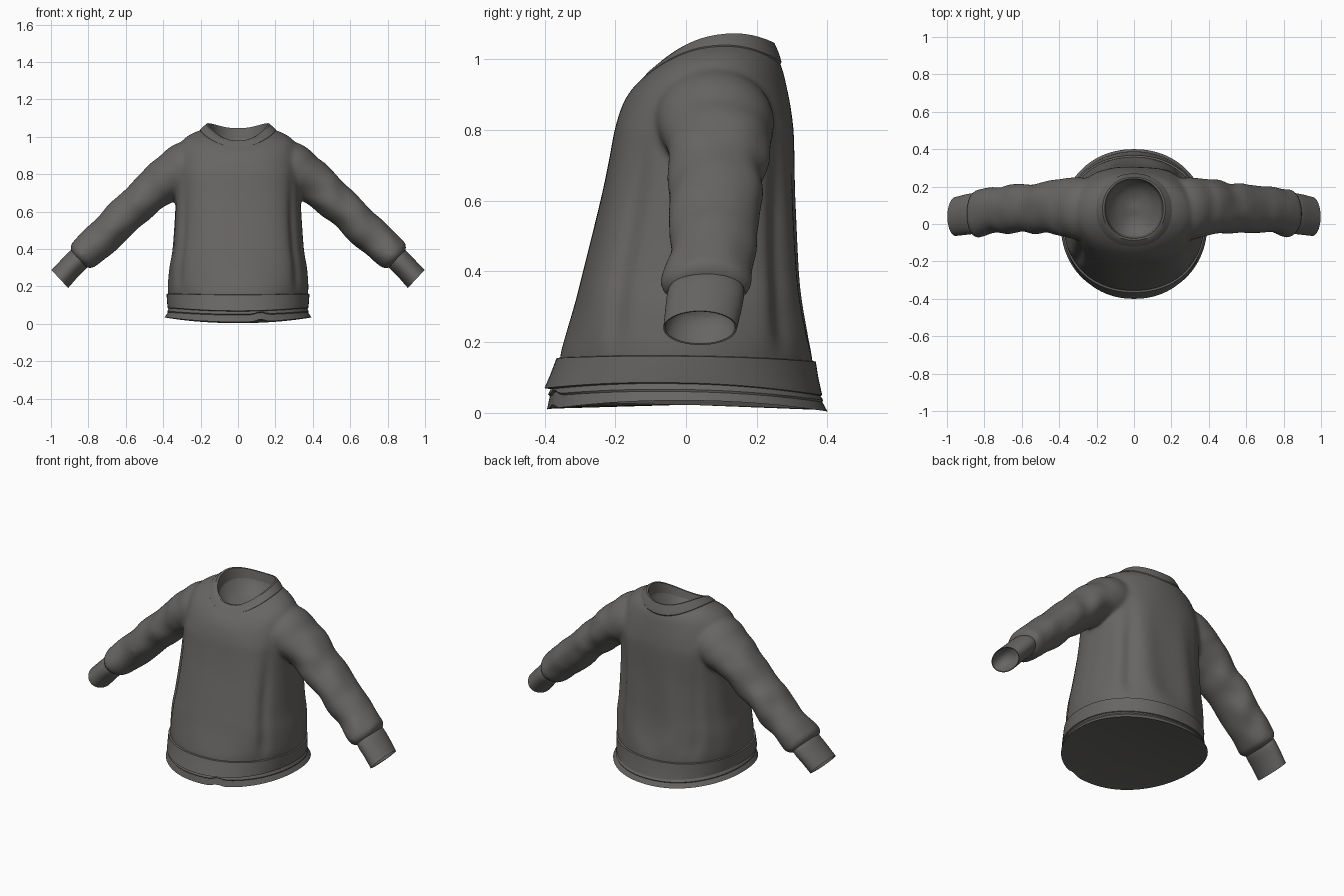
import bpy, bmesh, math
from mathutils import Vector, noise

if "Cube" in bpy.data.objects:
    bpy.data.objects.remove(bpy.data.objects["Cube"])

fabric = bpy.data.materials.new("charcoal fabric")
fabric.diffuse_color = (0.135, 0.131, 0.126, 1)
fabric.use_nodes = True
fabric.node_tree.nodes["Principled BSDF"].inputs["Base Color"].default_value = fabric.diffuse_color
SEG = 96


def resample(rows, steps):
    """Catmull-Rom interpolation of rows of numbers."""
    out = []
    for i in range(len(rows) - 1):
        p0, p1 = rows[max(i - 1, 0)], rows[i]
        p2, p3 = rows[i + 1], rows[min(i + 2, len(rows) - 1)]
        for k in range(steps):
            t = k / steps
            out.append([0.5 * (2 * b + (c - a) * t + (2 * a - 5 * b + 4 * c - d) * t * t
                               + (3 * b - a - 3 * c + d) * t ** 3)
                        for a, b, c, d in zip(p0, p1, p2, p3)])
    return out + [list(rows[-1])]


def ramp(value, start, end):
    return max(0, min(1, (value - start) / (end - start)))


def body_ring(row, folds=False):
    """Level ring: half width, front y, back y, then z at front, side and back."""
    rx, yf, yb, zf, zs, zb = row
    boxy = ramp(zs, 0.15, 0.35) * ramp(zs, 0.97, 0.8)      # squarer around the waist
    n = 2 / (2.12 + 0.5 * boxy)
    pts = []
    for i in range(SEG):
        a = 2 * math.pi * i / SEG
        c, s = math.cos(a), math.sin(a)
        u = math.copysign(abs(c) ** n, c)
        v = math.copysign(abs(s) ** n, s)
        z = zs + (zb - zf) / 2 * s + ((zb + zf) / 2 - zs) * s * s
        k = 1.0
        if folds and rx > 0.3:
            fade = ramp(z, 0.85, 0.55) * ramp(z, 0.15, 0.25)
            side = math.atan2(s, abs(c))
            for seam in (-0.6, 0.85):                      # side panel creases
                k -= 0.045 * fade * math.exp(-((side - seam) / 0.1) ** 2)
            if s > 0:
                k += 0.018 * fade * s * math.sin(11 * a + 2 * z)   # back drape
            else:
                k += 0.008 * fade * math.sin(7 * a + 3 * z)        # front drape
        pts.append(Vector((rx * u * k, (yf + yb) / 2 + (yb - yf) / 2 * v * k, z)))
    return pts


def sleeve_ring(row, side, wrinkle=0.0):
    """Slanted ring: centre x, z, half thickness, half depth, centre y."""
    x, z, r, ry, yc = row
    wrinkle *= ramp(x, 0.3, 0.45)
    pts = []
    for i in range(SEG // 2):
        a = 4 * math.pi * i / SEG
        c, s = math.cos(a), math.sin(a)
        k = 1 + wrinkle * (noise.noise(Vector((x * 14 + side * 5, c * 1.3, s * 1.3)))
                           + 0.3 * math.sin(x * 42 + 2 * c + s + side))
        pts.append(Vector((side * (x + 0.68 * r * c * k), yc + ry * s * k, z + 0.73 * r * c * k)))
    return pts


def loft(bm, rings, cap_start=False, cap_end=False):
    loops = [[bm.verts.new(p) for p in ring] for ring in rings]
    for a, b in zip(loops, loops[1:]):
        n = len(a)
        for i in range(n):
            bm.faces.new((a[i], a[(i + 1) % n], b[(i + 1) % n], b[i]))
    for use, loop in ((cap_start, loops[0]), (cap_end, loops[-1])):
        if use:
            mid = bm.verts.new(sum((v.co for v in loop), Vector()) / len(loop))
            for i in range(len(loop)):
                bm.faces.new((loop[i], loop[(i + 1) % len(loop)], mid))


def finish(name, bm, angle=35):
    bmesh.ops.recalc_face_normals(bm, faces=bm.faces[:])
    mesh = bpy.data.meshes.new(name)
    bm.to_mesh(mesh)
    bm.free()
    ob = bpy.data.objects.new(name, mesh)
    bpy.context.collection.objects.link(ob)
    mesh.materials.append(fabric)
    bpy.ops.object.select_all(action='DESELECT')
    ob.select_set(True)
    bpy.context.view_layer.objects.active = ob
    bpy.ops.object.shade_smooth_by_angle(angle=math.radians(angle))
    return ob


# Torso, ending in a hollow bowl inside the neck
torso = [
    (.372, -.36, .36, .11, .11, .11),
    (.374, -.356, .358, .16, .16, .15),
    (.376, -.345, .35, .2, .2, .2),
    (.367, -.315, .33, .3, .3, .3),
    (.35, -.29, .318, .4, .4, .4),
    (.336, -.242, .308, .6, .6, .6),
    (.333, -.217, .306, .72, .72, .72),
    (.33, -.202, .304, .8, .8, .8),
    (.322, -.18, .295, .87, .9, .87),
    (.305, -.157, .284, .91, .97, .925),
    (.256, -.135, .274, .935, 1.012, .968),
    (.195, -.112, .262, .955, 1.037, .998),
    (.164, -.088, .248, .965, 1.043, 1.025),
    (.145, -.065, .23, .935, 1.0, .985),
    (.1, -.025, .19, .905, .945, .94),
    (.04, .035, .13, .895, .91, .91),
]
# Sleeve from inside the shoulder to the gather at the wrist
sleeve = [
    (.18, .89, .11, .1, .08), (.22, .866, .14, .15, .08),
    (.27, .834, .147, .168, .08), (.33, .797, .133, .163, .085),
    (.405, .757, .117, .15, .09), (.515, .66, .104, .135, .085),
    (.6, .585, .101, .13, .083), (.675, .508, .1, .127, .08),
    (.75, .44, .097, .122, .072), (.81, .385, .092, .13, .06),
    (.838, .36, .086, .128, .058), (.855, .343, .058, .1, .055),
]
bm = bmesh.new()
loft(bm, [body_ring(r, True) for r in resample(torso, 5)], True, True)
for side in (-1, 1):
    loft(bm, [sleeve_ring(r, side, 0.075) for r in resample(sleeve, 6)], True, True)
body = finish("torso_and_sleeves", bm)
remesh = body.modifiers.new("fuse", 'REMESH')
remesh.mode = 'VOXEL'
remesh.voxel_size = 0.009
remesh.use_smooth_shade = True
smooth = body.modifiers.new("soften", 'SMOOTH')
smooth.factor = 0.5
smooth.iterations = 22

# Ribbed collar
collar = [
    (.199, -.118, .264, .936, 1.022, .98), (.202, -.122, .27, .946, 1.038, .992),
    (.187, -.107, .263, .964, 1.053, 1.016), (.168, -.087, .25, .98, 1.068, 1.046),
    (.156, -.077, .242, .98, 1.066, 1.046), (.145, -.066, .233, .935, 1.0, .99),
]
bm = bmesh.new()
loft(bm, [body_ring(r) for r in collar])
finish("collar", bm)

# Hem: wide band, narrower underlayer and closed underside
hem = [
    (.368, -.35, .35, .157, .163, .148), (.382, -.366, .367, .155, .16, .145),
    (.38, -.383, .374, .11, .122, .1), (.376, -.4, .385, .07, .085, .05),
    (.37, -.383, .38, .067, .082, .048), (.378, -.39, .388, .052, .066, .036),
    (.376, -.385, .385, .047, .06, .031), (.392, -.393, .4, .01, .035, .004),
    (.38, -.382, .388, .012, .036, .008),
]
bm = bmesh.new()
loft(bm, [body_ring(r) for r in hem], cap_end=True)
for v in bm.verts:                                   # small rumple at the front
    if v.co.z < 0.06 and v.co.y < -0.3:
        v.co.z += 0.012 * math.exp(-((v.co.x - 0.12) / 0.03) ** 2)
    v.co.z = max(v.co.z, 0)
finish("hem", bm, 30)

# Cuffs, hollow at the wrist
cuff = [
    (.835, .365, .05, .09, .057), (.853, .345, .064, .108, .057),
    (.9, .298, .064, .108, .05), (.953, .24, .066, .104, .04),
    (.952, .241, .062, .099, .04), (.925, .27, .056, .09, .044),
    (.903, .294, .04, .066, .048), (.893, .304, .018, .03, .05),
]
for side, label in ((-1, "left"), (1, "right")):
    bm = bmesh.new()
    loft(bm, [sleeve_ring(r, side) for r in resample(cuff[:3], 3)[:-1] + cuff[2:4]
              + resample(cuff[4:], 3)], cap_end=True)
    finish(label + "_cuff", bm)
